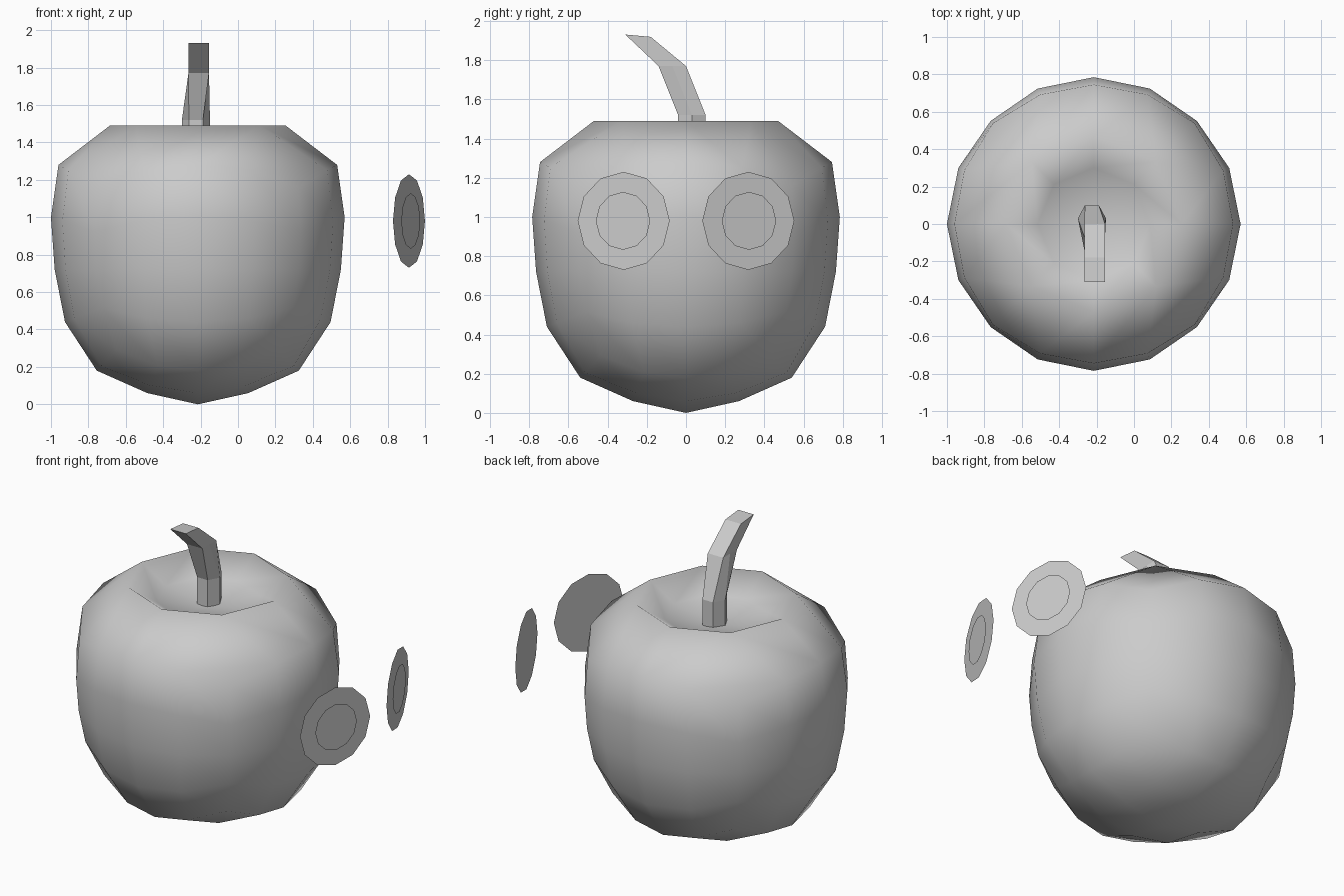
import bpy, bmesh, math
from mathutils import Vector

if "Cube" in bpy.data.objects:
    bpy.data.objects.remove(bpy.data.objects["Cube"])

CX = -0.215  # fruit axis


def make_object(name, bm, smooth=False):
    bmesh.ops.recalc_face_normals(bm, faces=bm.faces)
    mesh = bpy.data.meshes.new(name)
    bm.to_mesh(mesh)
    bm.free()
    for p in mesh.polygons:
        p.use_smooth = smooth
    ob = bpy.data.objects.new(name, mesh)
    bpy.context.collection.objects.link(ob)
    return ob


# Fruit outline: (radius, height) at every 22.5 degrees of latitude, bottom to top
PROFILE = [(0, 0), (0.27, 0.06), (0.54, 0.18), (0.71, 0.44), (0.765, 0.72),
           (0.785, 1.0), (0.745, 1.28), (0.47, 1.49), (0, 1.35)]


def outline(lat):
    t = (lat + math.pi / 2) / (math.pi / 8)
    i = min(max(int(t + 1e-4), 0), 7)
    f = t - i
    a, b = PROFILE[i], PROFILE[i + 1]
    return a[0] + (b[0] - a[0]) * f, a[1] + (b[1] - a[1]) * f


# Fruit body: gridded cube rounded into a ball, then fitted to the outline
bm = bmesh.new()
bmesh.ops.create_cube(bm, size=2)
bmesh.ops.subdivide_edges(bm, edges=bm.edges[:], cuts=3, use_grid_fill=True)
pole = None
for v in bm.verts:
    d = Vector([math.tan(c * math.pi / 4) for c in v.co]).normalized()
    lat, ang = math.asin(max(-1, min(1, d.z))), math.atan2(d.y, d.x)
    r, z = outline(lat)
    if lat > math.radians(50):            # rim and pole of the hollow
        r, z = (0.47, 1.49) if lat < math.radians(80) else (0, 1.35)
    if r < 0.01 and z > 1:
        pole = v
    v.co = (r * math.cos(ang), r * math.sin(ang), z)

# Hollow around the stem: inset the middle of the top and sink it
inner = list(pole.link_faces)
bmesh.ops.inset_region(bm, faces=inner, thickness=0.1)
for v in {v for f in inner for v in f.verts}:
    flat = Vector((v.co.x, v.co.y, 0))
    if flat.length > 0.05:
        v.co = flat.normalized() * 0.30 + Vector((0, 0, 1.38))
    else:
        v.co = (0, 0, 1.34)
body = make_object("fruit_body", bm, smooth=True)
body.location.x = CX

# Stem: six-sided rings (centre x, y, z, half width, half depth, corner width, lift)
RINGS = [(-0.225, 0.03, 1.34, 0.075, 0.07, 0.5, 0),
         (-0.225, 0.03, 1.52, 0.075, 0.07, 0.5, 0),
         (-0.21, -0.07, 1.77, 0.055, 0.07, 1.0, 0),
         (-0.21, -0.245, 1.925, 0.055, 0.065, 1.0, -0.006)]
bm = bmesh.new()
loops = []
for x, y, z, w, d, k, lift in RINGS:
    shape = [(1, 0), (k, 1), (-k, 1), (-1, 0), (-k, -1), (k, -1)]
    loops.append([bm.verts.new((x + w * a, y + d * b, z + lift * b)) for a, b in shape])
for lo, hi in zip(loops, loops[1:]):
    for i in range(6):
        j = (i + 1) % 6
        bm.faces.new((lo[i], lo[j], hi[j], hi[i]))
bm.faces.new(loops[0][::-1])
bm.faces.new(loops[-1])
make_object("stem", bm)


# Eyes: flat twelve-sided discs turned outward, pupil just in front of the white
def disc(name, side, radius, offset):
    a = side * math.radians(20)
    n = Vector((math.cos(a), math.sin(a), 0))
    u = Vector((-math.sin(a), math.cos(a), 0))
    c = Vector((0.914, side * 0.318, 0.98)) + n * offset
    bm = bmesh.new()
    bm.faces.new([bm.verts.new(c + radius * (u * math.cos(t) + Vector((0, 0, math.sin(t)))))
                  for t in (i * math.pi / 6 for i in range(12))])
    mesh = bpy.data.meshes.new(name)
    bm.to_mesh(mesh)
    bm.free()
    bpy.context.collection.objects.link(bpy.data.objects.new(name, mesh))


for label, side in (("right", -1), ("left", 1)):
    disc(label + "_eye_white", side, 0.25, 0)
    disc(label + "_eye_pupil", side, 0.148, 0.01)
